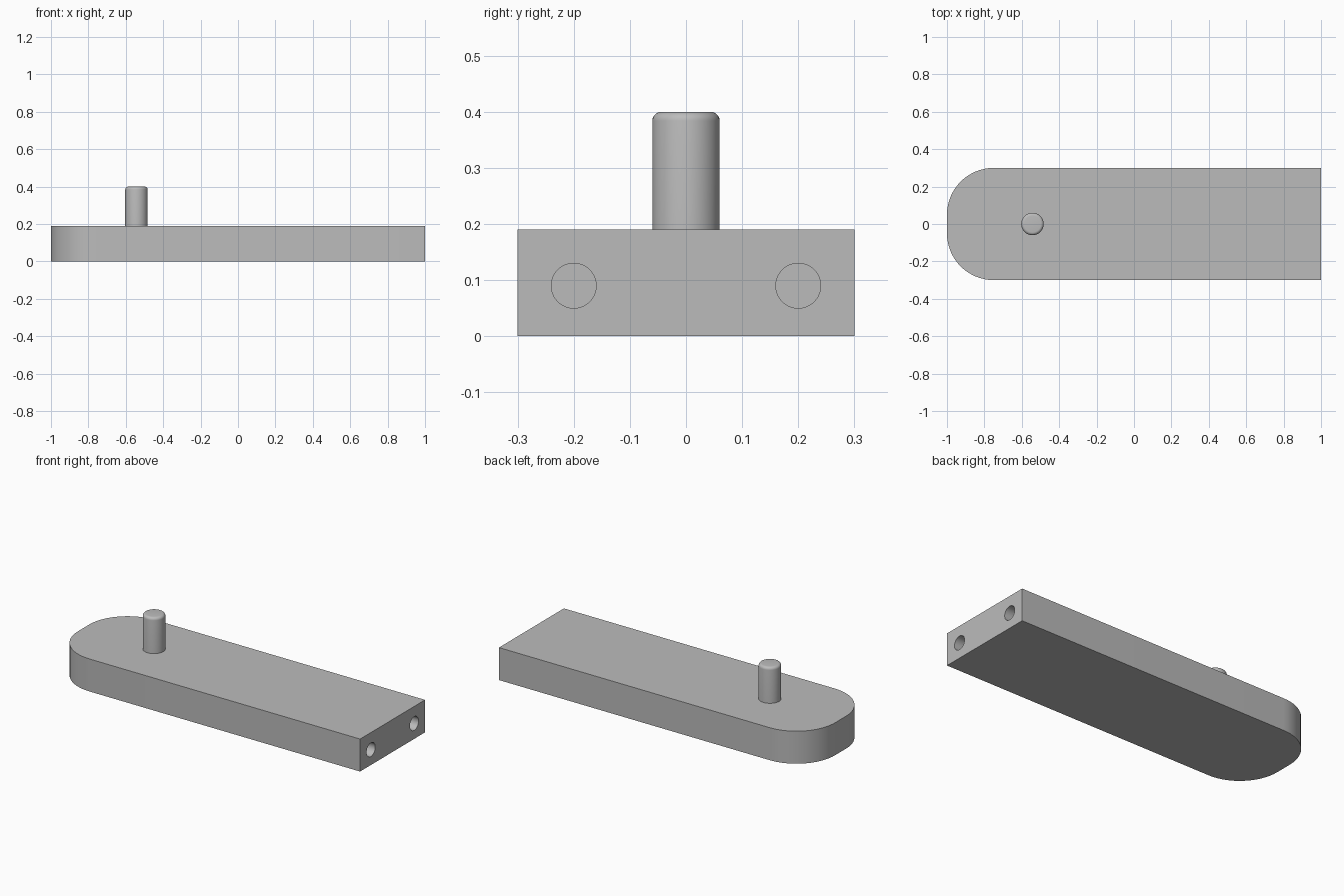
import bpy, bmesh
from math import sin, cos, pi, radians

if "Cube" in bpy.data.objects:
    bpy.data.objects.remove(bpy.data.objects["Cube"])

grey = bpy.data.materials.new("plain_grey")
grey.use_nodes = True
colour = (0.5, 0.5, 0.5, 1)
grey.diffuse_color = colour
grey.node_tree.nodes["Principled BSDF"].inputs["Base Color"].default_value = colour

LENGTH, WIDTH, THICK, ROUND = 2.0, 0.6, 0.19, 0.25


def activate(ob):
    bpy.ops.object.select_all(action="DESELECT")
    ob.select_set(True)
    bpy.context.view_layer.objects.active = ob


def smooth(ob):
    activate(ob)
    bpy.ops.object.shade_smooth_by_angle(angle=radians(30))


def cylinder(name, radius, depth, location, rotation=(0, 0, 0)):
    bpy.ops.mesh.primitive_cylinder_add(vertices=48, radius=radius, depth=depth,
                                        location=location, rotation=rotation)
    ob = bpy.context.object
    ob.name = name
    ob.data.materials.append(grey)
    return ob


# Base plate: square at one end, two rounded corners at the other
outline = [(LENGTH / 2, -WIDTH / 2), (LENGTH / 2, WIDTH / 2)]
for side, start in ((1, pi / 2), (-1, pi)):
    for i in range(17):
        a = start + i * pi / 32
        outline.append((-LENGTH / 2 + ROUND + ROUND * cos(a),
                        side * (WIDTH / 2 - ROUND) + ROUND * sin(a)))
bm = bmesh.new()
bottom = bm.faces.new([bm.verts.new((x, y, 0)) for x, y in outline])
top = bmesh.ops.extrude_face_region(bm, geom=[bottom], use_keep_orig=True)["geom"]
bmesh.ops.translate(bm, vec=(0, 0, THICK),
                    verts=[v for v in top if isinstance(v, bmesh.types.BMVert)])
bmesh.ops.recalc_face_normals(bm, faces=bm.faces)
mesh = bpy.data.meshes.new("base_plate")
bm.to_mesh(mesh)
bm.free()
plate = bpy.data.objects.new("base_plate", mesh)
bpy.context.collection.objects.link(plate)
mesh.materials.append(grey)

# Two round blind holes drilled into the square end
for y in (-0.2, 0.2):
    drill = cylinder("hole_cutter", 0.04, 0.6, (LENGTH / 2, y, 0.09), (0, pi / 2, 0))
    activate(plate)
    cut = plate.modifiers.new("hole", "BOOLEAN")
    cut.operation, cut.solver, cut.object = "DIFFERENCE", "EXACT", drill
    bpy.ops.object.modifier_apply(modifier=cut.name)
    bpy.data.objects.remove(drill)
smooth(plate)

# Upright pin with a rounded top edge, seated in the plate
pin = cylinder("pin", 0.06, 0.3, (-0.543, 0, 0.25))
bm = bmesh.new()
bm.from_mesh(pin.data)
rim = [e for e in bm.edges if all(v.co.z > 0 for v in e.verts)]
bmesh.ops.bevel(bm, geom=rim, offset=0.016, segments=5, profile=0.5, affect="EDGES")
bm.to_mesh(pin.data)
bm.free()
smooth(pin)
